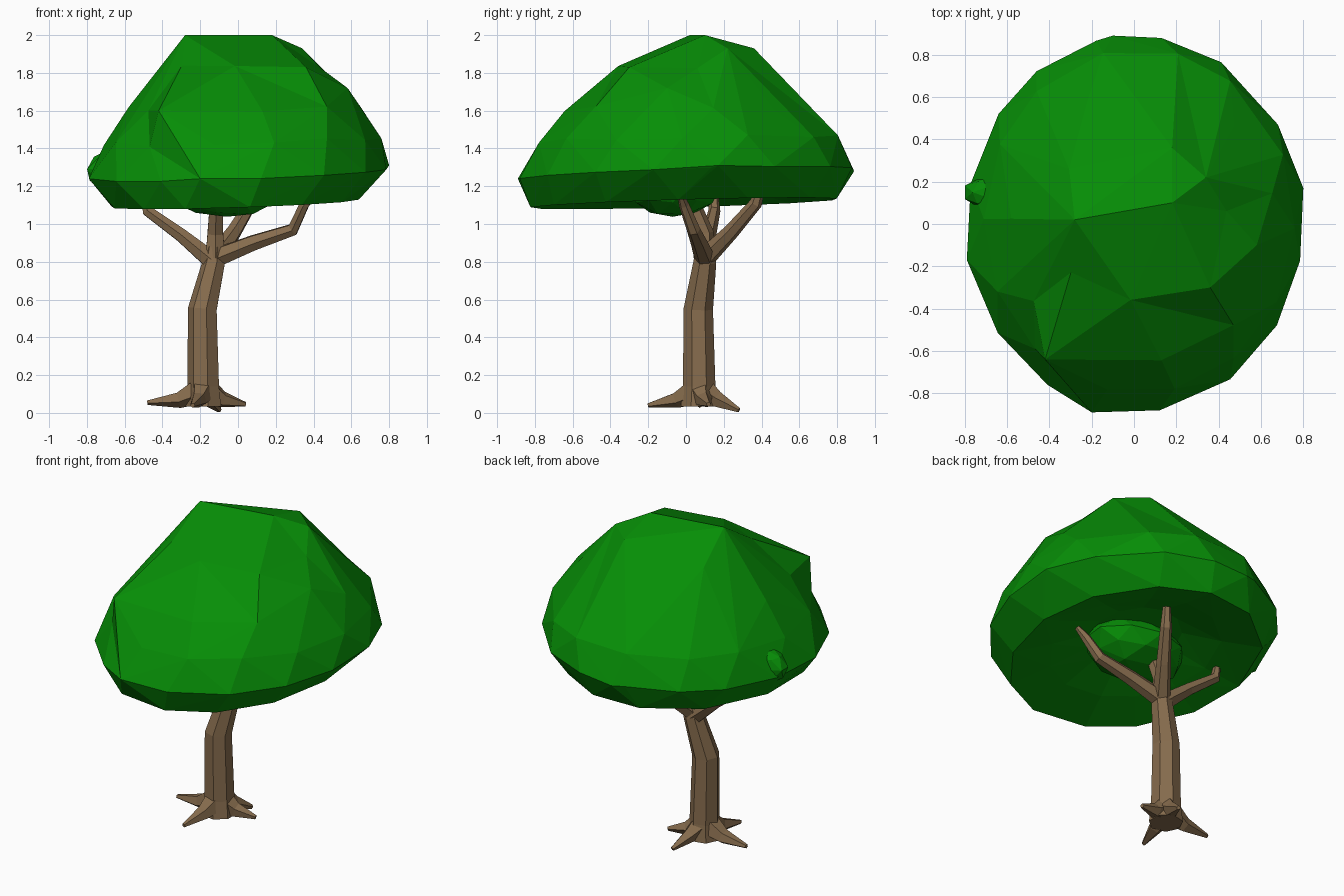
import bpy, bmesh, math, random
from mathutils import Vector

if "Cube" in bpy.data.objects:
    bpy.data.objects.remove(bpy.data.objects["Cube"])

random.seed(4)


def material(name, rgb):
    m = bpy.data.materials.new(name)
    m.diffuse_color = (*rgb, 1)
    m.use_nodes = True
    m.node_tree.nodes["Principled BSDF"].inputs["Base Color"].default_value = m.diffuse_color
    return m


green = material("leaf_green", (0.002, 0.27, 0.002))
brown = material("bark_brown", (0.24, 0.15, 0.075))


def finish(bm, name, mat):
    me = bpy.data.meshes.new(name)
    bm.to_mesh(me)
    bm.free()
    me.materials.append(mat)
    ob = bpy.data.objects.new(name, me)
    bpy.context.collection.objects.link(ob)
    return ob


def tube(name, path, sides=6):
    """Faceted limb through (x, y, z, radius) points."""
    bm = bmesh.new()
    pts = [Vector(p[:3]) for p in path]
    q, prev, rings = None, Vector((0, 0, 1)), []
    for i, p in enumerate(pts):
        t = (pts[min(i + 1, len(pts) - 1)] - pts[max(i - 1, 0)]).normalized()
        turn = prev.rotation_difference(t)
        q = turn @ q if q else turn
        prev = t
        rings.append([bm.verts.new(p + q @ Vector((math.cos(a), math.sin(a), 0)) * path[i][3])
                      for a in (2 * math.pi * (k + 0.5) / sides for k in range(sides))])
    for a, b in zip(rings, rings[1:]):
        for k in range(sides):
            j = (k + 1) % sides
            bm.faces.new((a[k], a[j], b[j], b[k]))
    bm.faces.new(rings[0])
    bm.faces.new(rings[-1])
    bmesh.ops.recalc_face_normals(bm, faces=bm.faces)
    return finish(bm, name, brown)


def leaf_blob(name, centre, size, subdivisions):
    bm = bmesh.new()
    bmesh.ops.create_icosphere(bm, subdivisions=subdivisions, radius=1)
    for v in bm.verts:
        v.co = Vector(centre) + Vector([c * s for c, s in zip(v.co * random.uniform(.95, 1.05), size)])
    return finish(bm, name, green)


# Trunk, flared at the ground
tube("trunk", [(-.18, .07, .035, .10), (-.18, .07, .14, .088), (-.185, .065, .55, .08),
               (-.125, .1, .8, .062), (-.12, .1, .88, .05)], 7)

# Roots: tips spread around the trunk
for i, (x, y, z) in enumerate([(-.24, -.2, .04), (-.48, .08, .055), (.04, .12, .045), (-.1, .28, .014)]):
    bx, by = -.18, .07
    tube(f"root_{i + 1}", [(bx, by, .13, .08),
                           (bx + (x - bx) * .45, by + (y - by) * .45, .07, .045),
                           (x, y, z, .013)], 5)

# Branches
tube("branch_left", [(-.13, .1, .80, .055), (-.3, .12, .94, .04), (-.48, .15, 1.07, .032),
                     (-.5, .15, 1.17, .02)])
tube("branch_right", [(-.12, .1, .82, .055), (.08, .07, .90, .045), (.29, .04, .97, .036),
                      (.35, -.01, 1.1, .028), (.40, -.03, 1.16, .016)])
tube("branch_back", [(-.12, .1, .82, .055), (-.02, .24, .96, .042), (.07, .37, 1.11, .034),
                     (.09, .40, 1.22, .024)])
tube("branch_middle", [(-.12, .1, .82, .06), (-.12, .1, .95, .048), (-.115, .04, 1.1, .04),
                       (-.11, .0, 1.25, .03)])

# Canopy: hull of uneven rings (x range, y range, height, tilt, count)
bm = bmesh.new()
rings = [(-.68, .64, -.83, .81, 1.11, .035, 13), (-.79, .80, -.89, .89, 1.265, .04, 16),
         (-.71, .76, -.80, .83, 1.44, .02, 14), (-.58, .67, -.65, .64, 1.61, 0, 11),
         (-.40, .44, -.36, .40, 1.84, 0, 8)]
for k, (x0, x1, y0, y1, z, tilt, n) in enumerate(rings):
    for i in range(n):
        a = 2 * math.pi * (i + .5 * (k % 2) + random.uniform(-.15, .15)) / n
        x = (x0 + x1) / 2 + (x1 - x0) / 2 * math.cos(a)
        y = (y0 + y1) / 2 + (y1 - y0) / 2 * math.sin(a)
        dz = random.uniform(-.015, .015) if k > 1 else 0
        bm.verts.new((x, y, z + tilt * (x * .9 + y * .8) + dz))
for p in [(-.28, .02, 2), (.18, .1, 2), (.8, .17, 1.31), (-.79, -.17, 1.24), (-.2, -.89, 1.24),
          (-.1, .89, 1.28)]:
    bm.verts.new(p)
bmesh.ops.convex_hull(bm, input=bm.verts)
bmesh.ops.delete(bm, geom=[v for v in bm.verts if not v.link_faces], context='VERTS')
bmesh.ops.recalc_face_normals(bm, faces=bm.faces)
# Pull single corners out so the dome gets lobes
for p in [(.34, .22, 1.93), (.18, .36, 1.93), (.36, -.3, 1.83), (-.42, -.64, 1.6), (.58, -.1, 1.72)]:
    min(bm.verts, key=lambda v: (v.co - Vector(p)).length).co = p
# Shallow hollow underside: step the bottom rim inwards and up
bm.normal_update()
bmesh.ops.delete(bm, geom=[f for f in bm.faces if f.normal.z < -.85], context='FACES')
edge = [e for e in bm.edges if e.is_boundary]
for scale, rise in ((.68, .06), (.55, .07)):
    new = bmesh.ops.extrude_edge_only(bm, edges=edge)['geom']
    for v in (g for g in new if isinstance(g, bmesh.types.BMVert)):
        v.co = Vector((v.co.x * scale, v.co.y * scale, v.co.z + rise))
    edge = [g for g in new if isinstance(g, bmesh.types.BMEdge)]
bmesh.ops.contextual_create(bm, geom=edge)
bmesh.ops.triangulate(bm, faces=bm.faces)
bmesh.ops.recalc_face_normals(bm, faces=bm.faces)
finish(bm, "canopy", green)

# Smaller leaf clumps
leaf_blob("inner_leaf_clump", (-.06, -.07, 1.2), (.32, .25, .17), 2)
leaf_blob("side_leaf_clump", (-.59, .15, 1.29), (.21, .1, .13), 2)
